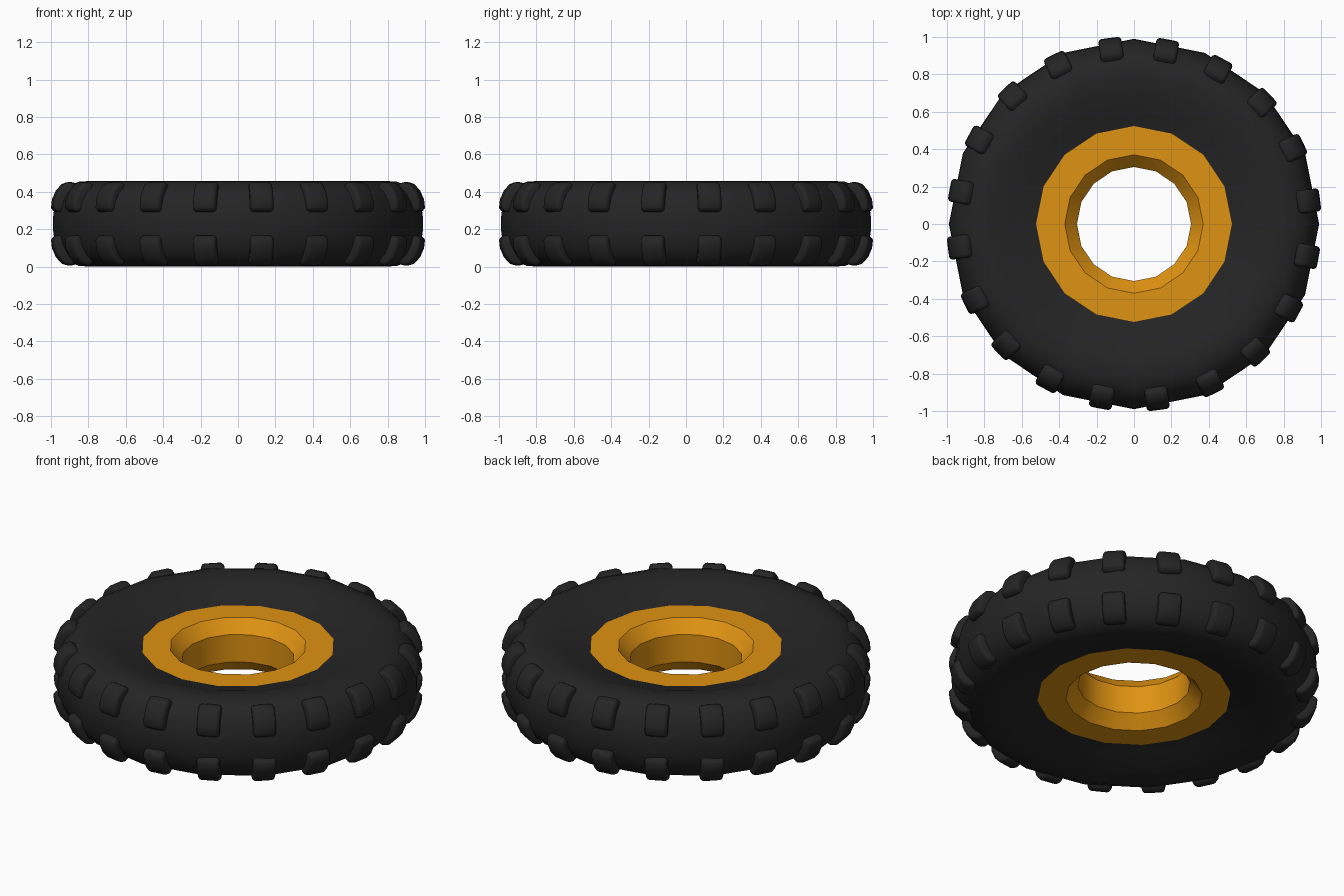
import bpy, bmesh, math

if "Cube" in bpy.data.objects:
    bpy.data.objects.remove(bpy.data.objects["Cube"])

MID = 0.229      # half of the wheel width
SIDES = 16


def material(name, rgb):
    m = bpy.data.materials.new(name)
    m.diffuse_color = (*rgb, 1)
    m.use_nodes = True
    m.node_tree.nodes["Principled BSDF"].inputs["Base Color"].default_value = m.diffuse_color
    return m


rubber = material("black rubber", (0.018, 0.018, 0.018))
orange = material("orange paint", (0.74, 0.29, 0.006))


def finish(bm, name, mat, angle):
    bmesh.ops.recalc_face_normals(bm, faces=bm.faces)
    me = bpy.data.meshes.new(name)
    bm.to_mesh(me)
    bm.free()
    me.materials.append(mat)
    ob = bpy.data.objects.new(name, me)
    bpy.context.collection.objects.link(ob)
    bpy.ops.object.select_all(action='DESELECT')
    bpy.context.view_layer.objects.active = ob
    ob.select_set(True)
    bpy.ops.object.shade_smooth_by_angle(angle=math.radians(angle))
    return ob


def lathe(name, half, mat, angle, closed_mid):
    """Revolve a (radius, height above mid plane) half profile mirrored in z."""
    lower = [(r, -h) for r, h in reversed(half) if h > 0]
    prof = half + lower
    bm = bmesh.new()
    rings = []
    for i in range(SIDES):
        a = 2 * math.pi * i / SIDES
        rings.append([bm.verts.new((r * math.cos(a), r * math.sin(a), MID + h))
                      for r, h in prof])
    n = len(prof)
    for i in range(SIDES):
        p, q = rings[i], rings[(i + 1) % SIDES]
        for j in range(n if closed_mid else n - 1):
            k = (j + 1) % n
            bm.faces.new((p[j], q[j], q[k], p[k]))
    return finish(bm, name, mat, angle)


# tyre body: dished sidewall rising to a rounded shoulder and flat tread
lathe("tyre", [(0.52, 0.154), (0.60, 0.176), (0.72, 0.217), (0.79, 0.229),
               (0.85, 0.225), (0.905, 0.203), (0.945, 0.165), (0.972, 0.115),
               (0.987, 0.055), (0.99, 0.0)], rubber, 60, False)

# rim: flat face, conical lip and straight bore
lathe("rim", [(0.525, 0.155), (0.37, 0.155), (0.305, 0.082)], orange, 30, True)

# tread lugs: shoulder-shaped blocks with rounded edges, one row per side
LUG = [(0.93, 0.062), (0.988, 0.062), (1.003, 0.085), (0.998, 0.13),
       (0.977, 0.178), (0.945, 0.213), (0.905, 0.227), (0.86, 0.19)]
HALF_W = 0.062


def lug_row(name, side):
    bm = bmesh.new()
    for i in range(20):
        a = math.radians(7.5 + 18 * i)
        c, s = math.cos(a), math.sin(a)
        ends = []
        for t in (-HALF_W, HALF_W):
            ends.append([bm.verts.new((r * c - t * s, r * s + t * c, MID + side * h))
                         for r, h in LUG])
        n = len(LUG)
        bm.faces.new(ends[0])
        bm.faces.new(ends[1][::-1])
        for j in range(n):
            k = (j + 1) % n
            bm.faces.new((ends[0][j], ends[0][k], ends[1][k], ends[1][j]))
    bmesh.ops.recalc_face_normals(bm, faces=bm.faces)
    sharp = [e for e in bm.edges if e.calc_face_angle(0) > math.radians(50)]
    bmesh.ops.bevel(bm, geom=sharp, offset=0.02, segments=3, profile=0.5,
                    affect='EDGES', clamp_overlap=True)
    finish(bm, name, rubber, 50)


lug_row("upper_tread_lugs", 1)
lug_row("lower_tread_lugs", -1)
